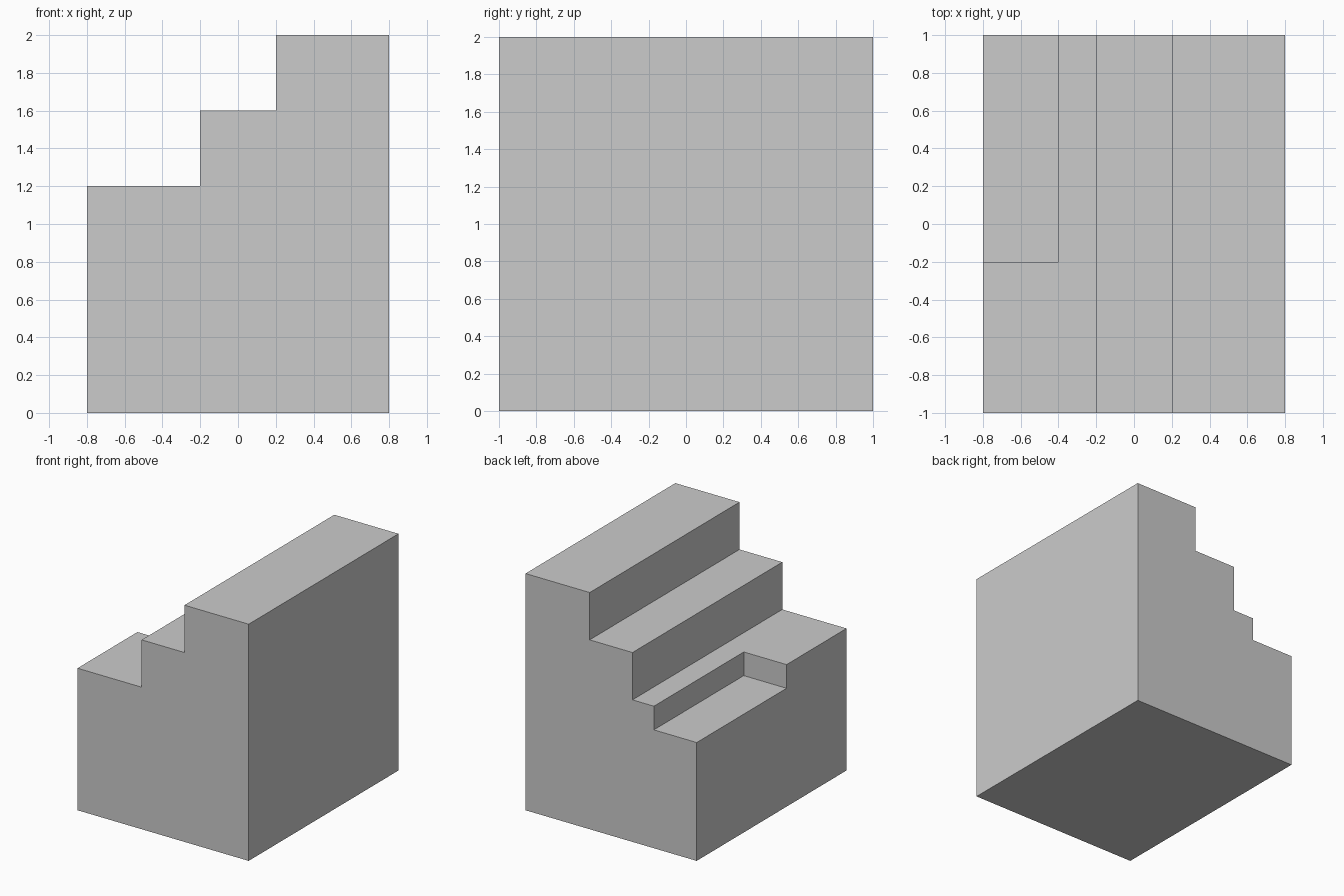
import bpy
import bmesh

if "Cube" in bpy.data.objects:
    bpy.data.objects.remove(bpy.data.objects["Cube"])


def extrude_profile(name, profile, y0, y1):
    """Extrude an XZ profile along y into a closed solid."""
    bm = bmesh.new()
    face = bm.faces.new([bm.verts.new((x, y0, z)) for x, z in profile])
    result = bmesh.ops.extrude_face_region(bm, geom=[face])
    verts = [v for v in result["geom"] if isinstance(v, bmesh.types.BMVert)]
    bmesh.ops.translate(bm, verts=verts, vec=(0, y1 - y0, 0))
    bmesh.ops.recalc_face_normals(bm, faces=bm.faces)
    mesh = bpy.data.meshes.new(name)
    bm.to_mesh(mesh)
    bm.free()
    obj = bpy.data.objects.new(name, mesh)
    bpy.context.collection.objects.link(obj)
    return obj


# Solid block with three steps rising to the right
stepped_block = extrude_profile(
    "stepped_block",
    [(-0.8, 0), (0.8, 0), (0.8, 2), (0.2, 2), (0.2, 1.6),
     (-0.2, 1.6), (-0.2, 1.2), (-0.8, 1.2)],
    -1, 1)

# Cutter for the shallow corner recess in the lowest step (back left)
recess_cutter = extrude_profile(
    "recess_cutter",
    [(-1, 1), (-0.4, 1), (-0.4, 1.4), (-1, 1.4)],
    -0.2, 1.2)
recess_cutter.hide_render = True
recess_cutter.display_type = 'WIRE'

recess = stepped_block.modifiers.new("recess", 'BOOLEAN')
recess.operation = 'DIFFERENCE'
recess.solver = 'EXACT'
recess.object = recess_cutter
